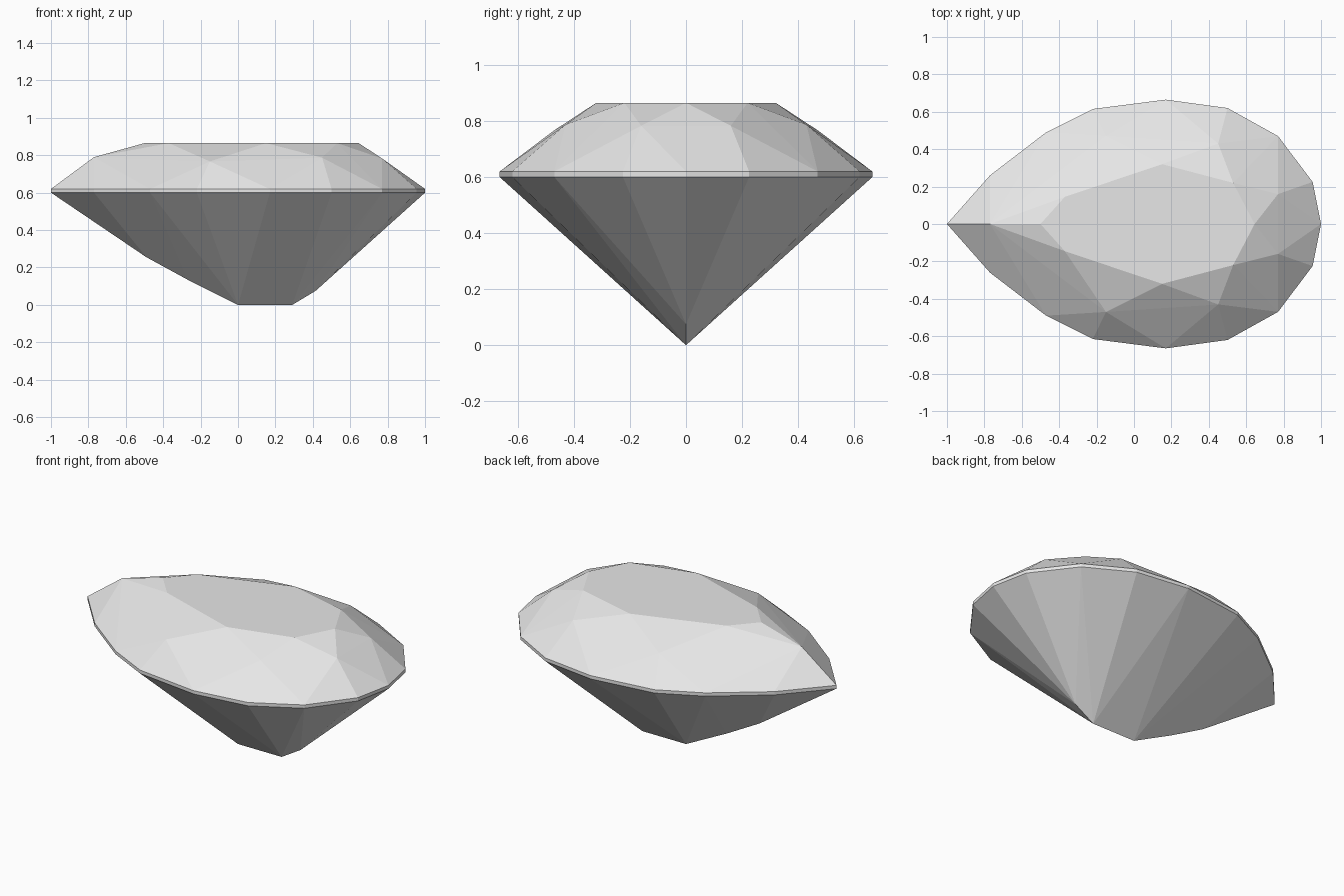
import bpy
import bmesh
import math

cube = bpy.data.objects.get("Cube")
if cube:
    bpy.data.objects.remove(cube, do_unlink=True)

GIRDLE_LOW, GIRDLE_HIGH, TABLE = 0.60, 0.62, 0.865

# Half of the pear-shaped outline, from pointed tip to rounded end
outline = [(-1, 0), (-0.77, 0.26), (-0.47, 0.49), (-0.22, 0.615), (0.17, 0.665),
           (0.5, 0.62), (0.77, 0.47), (0.955, 0.225), (1, 0)]
# Half of the flat table on top
table = [(-0.5, 0), (-0.37, 0.145), (0.15, 0.32), (0.53, 0.22), (0.645, 0)]
# Corners of the crown facets between girdle and table
crown = [(-0.77, 0, 0.79), (-0.15, 0.47, 0.767), (0.45, 0.43, 0.787), (0.77, 0.16, 0.783)]
# Keel line along the bottom
keel = [(-0.49, 0, 0.255), (-0.27, 0, 0.135), (0, 0, 0), (0.29, 0, 0), (0.415, 0, 0.075)]


def at_height(points, z):
    return [(x, y, z) for x, y in points]


def mirrored(points):
    return points + [(x, -y, z) for x, y, z in points if y > 0]


# Stone colour
stone = bpy.data.materials.new("pale_grey_stone")
stone.use_nodes = True
grey = (0.8, 0.8, 0.8, 1)
stone.diffuse_color = grey
stone.node_tree.nodes["Principled BSDF"].inputs["Base Color"].default_value = grey

# Faceted stone: the flat faces spanned by all its corners
bm = bmesh.new()
corners = (at_height(outline, GIRDLE_LOW) + at_height(outline, GIRDLE_HIGH)
           + at_height(table, TABLE) + crown + keel)
for corner in mirrored(corners):
    bm.verts.new(corner)
bmesh.ops.convex_hull(bm, input=bm.verts[:])
bmesh.ops.delete(bm, geom=[v for v in bm.verts if not v.link_faces], context='VERTS')
bmesh.ops.dissolve_limit(bm, angle_limit=math.radians(0.5),
                         verts=bm.verts[:], edges=bm.edges[:])
bmesh.ops.recalc_face_normals(bm, faces=bm.faces[:])

mesh = bpy.data.meshes.new("pear_cut_gem")
bm.to_mesh(mesh)
bm.free()
mesh.materials.append(stone)
gem = bpy.data.objects.new("pear_cut_gem", mesh)
bpy.context.collection.objects.link(gem)
